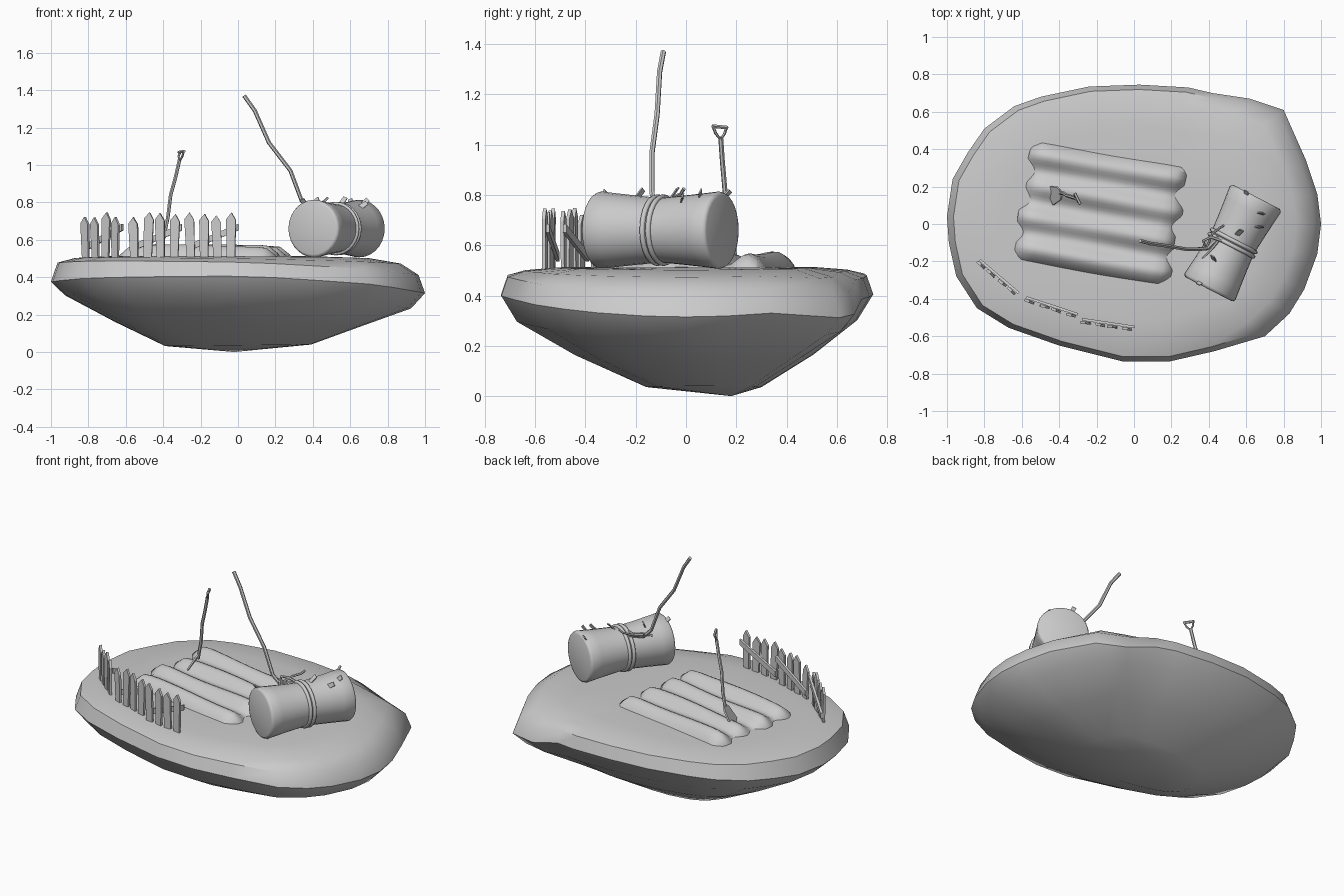
import bpy, bmesh, math, random
from mathutils import Vector, Matrix

if "Cube" in bpy.data.objects:
    bpy.data.objects.remove(bpy.data.objects["Cube"])

random.seed(4)


def finish(name, bm, angle=40):
    bmesh.ops.recalc_face_normals(bm, faces=bm.faces)
    me = bpy.data.meshes.new(name)
    bm.to_mesh(me)
    bm.free()
    ob = bpy.data.objects.new(name, me)
    bpy.context.collection.objects.link(ob)
    smooth(ob, angle)
    return ob


def smooth(ob, angle):
    bpy.ops.object.select_all(action='DESELECT')
    ob.select_set(True)
    bpy.context.view_layer.objects.active = ob
    bpy.ops.object.shade_smooth_by_angle(angle=math.radians(angle))


def bridge(bm, a, b):
    for i in range(len(a)):
        j = (i + 1) % len(a)
        bm.faces.new((a[i], a[j], b[j], b[i]))


def prism(bm, pts, depth, mat):
    """Extrude a flat outline (local x, z) by depth along local y."""
    f, k = [[bm.verts.new(mat @ Vector((x, y, z))) for x, z in pts] for y in (-depth / 2, depth / 2)]
    bm.faces.new(f)
    bm.faces.new(k)
    bridge(bm, f, k)


def tube(name, pts, r, res=1):
    cu = bpy.data.curves.new(name, 'CURVE')
    cu.dimensions = '3D'
    cu.bevel_depth, cu.bevel_resolution, cu.use_fill_caps = r, res, True
    sp = cu.splines.new('POLY')
    sp.points.add(len(pts) - 1)
    for p, c in zip(sp.points, pts):
        p.co = (*c, 1)
    ob = bpy.data.objects.new(name, cu)
    bpy.context.collection.objects.link(ob)
    bpy.ops.object.select_all(action='DESELECT')
    ob.select_set(True)
    bpy.context.view_layer.objects.active = ob
    bpy.ops.object.convert(target='MESH')
    smooth(bpy.context.object, 50)


# Island: one outline, scaled into rings from the top down to the keel
outline = [(-1, .04), (-.97, .24), (-.89, .38), (-.80, .51), (-.64, .63), (-.5, .68), (-.24, .735),
           (.03, .745), (.29, .73), (.42, .70), (.62, .67), (.80, .61), (.92, .34), (.98, .16),
           (1, 0), (.98, -.16), (.91, -.35), (.83, -.48), (.7, -.6), (.43, -.68), (.19, -.735),
           (-.06, -.735), (-.4, -.65), (-.67, -.555), (-.84, -.45), (-.95, -.28), (-.99, -.1)]
# x scale, y scale, y shift, z, tilt along x, lift along y, corner drop
rings = [(.4, .4, 0, .512, 0, 0, 0), (.7, .7, 0, .507, -.005, .005, 0),
         (.87, .87, 0, .488, -.015, .012, .015), (.965, .965, 0, .445, -.033, .035, .04),
         (1, 1, 0, .345, -.03, .06, .05), (.925, .915, 0, .268, -.035, .035, .02),
         (.66, .64, .03, .15, -.012, .015, 0), (.39, .31, .07, .036, .004, 0, 0)]
bm = bmesh.new()
loops = []
for sx, sy, dy, z, tilt, lift, drop in rings:
    loops.append([bm.verts.new((x * sx, y * sy + dy, z + tilt * x + lift * (y / .74) ** 2
                                - (drop if x > .6 and y > .5 else 0))) for x, y in outline])
for a, b in zip(loops, loops[1:]):
    bridge(bm, a, b)
for loop, tip in ((loops[0], (0, 0, .513)), (loops[-1], (-.02, .18, 0))):
    c = bm.verts.new(tip)
    for i in range(len(loop)):
        bm.faces.new((loop[i], loop[(i + 1) % len(loop)], c))
finish("island", bm, 45)

# Garden bed: rippled slab with four furrow ridges
bm = bmesh.new()
NX, NY, L, W = 16, 36, .85, .67
mat = Matrix.Translation((-.18, .055, 0)) @ Matrix.Rotation(math.radians(-10), 4, 'Z')
grid = []
for i in range(NX + 1):
    row = []
    for j in range(NY + 1):
        u, v = i / NX * 2 - 1, j / NY * 2 - 1
        edge = max(abs(u) ** 14, abs(v) ** 18)
        z = .55 - .02 * math.cos(4 * math.pi * (v + 1)) + .006 * math.sin(3 * u + v * 5) - .05 * edge
        k = 1 - .02 * (abs(u * v) ** 8)
        row.append(bm.verts.new(mat @ Vector((u * L / 2 * k + .008 * math.sin(v * 7), v * W / 2 * k, z))))
    grid.append(row)
for i in range(NX):
    for j in range(NY):
        bm.faces.new((grid[i][j], grid[i + 1][j], grid[i + 1][j + 1], grid[i][j + 1]))
for f in bmesh.ops.extrude_edge_only(bm, edges=[e for e in bm.edges if e.is_boundary])['geom']:
    if isinstance(f, bmesh.types.BMVert):
        f.co.z = .47
finish("garden_bed", bm, 60)

# Hay roll lying on its side, pinched at the waist
axis = Vector((.46, .888, 0)).normalized()
side = Vector((axis.y, -axis.x, 0))
up = Vector((0, 0, 1))
centre = Vector((.527, -.102, .66))


def on_roll(t, r, a):
    return centre + axis * t + (up * math.cos(a) + side * math.sin(a)) * r


bm = bmesh.new()
N = 28
half = [(.278, .138), (.274, .148), (.262, .154), (.2, .147), (.11, .138)]
prof = half + [(.02, .13), (-.02, .13)] + [(-t, r) for t, r in reversed(half)]
loops = [[bm.verts.new(on_roll(t, r, 2 * math.pi * i / N)) for i in range(N)] for t, r in prof]
for a, b in zip(loops, loops[1:]):
    bridge(bm, a, b)
bm.faces.new(loops[0])
bm.faces.new(loops[-1])
finish("hay_roll", bm, 50)

# Rope bands around the waist
for k, t in enumerate((-.013, .013)):
    bpy.ops.mesh.primitive_torus_add(major_radius=.132, minor_radius=.011, major_segments=28,
                                     minor_segments=8, location=centre + axis * t,
                                     rotation=up.rotation_difference(axis).to_euler())
    bpy.context.object.name = f"rope_band_{k + 1}"
    smooth(bpy.context.object, 60)

# Loose straw tabs: position along axis, angle, lean along axis, lean sideways
bm = bmesh.new()
for t, a, lean, tilt in ((.2, 20, .5, .5), (.05, 0, .9, .3), (.25, -22, .8, 0), (-.25, -22, -.8, 0),
                         (-.13, -18, .5, -.3), (.13, 32, .7, .5)):
    a = math.radians(a)
    n = (up * math.cos(a) + side * math.sin(a))
    d = (n + axis * lean + side * tilt).normalized()
    x = d.cross(axis).normalized()
    m = Matrix((x, d.cross(x), d)).transposed().to_4x4()
    m.translation = on_roll(t, .13, a)
    prism(bm, [(-.013, 0), (.013, 0), (.013, .05), (-.013, .05)], .006, m)
finish("straw_tabs", bm, 20)

# Rope rising from the roll, with the knot's loose ends
tube("rope", [(.45, -.07, .77), (.39, -.13, .76), (.34, -.135, .81), (.28, -.135, .97),
              (.165, -.115, 1.12), (.09, -.105, 1.29), (.033, -.09, 1.37)], .011)
tube("knot_end_1", [(.47, -.09, .785), (.41, -.07, .785), (.37, -.09, .79), (.385, -.13, .765)], .008)
tube("knot_end_2", [(.45, -.09, .775), (.41, -.14, .765), (.37, -.18, .75), (.365, -.2, .735)], .008)
tube("knot_end_3", [(.39, -.12, .765), (.42, -.05, .79), (.46, -.02, .805), (.48, -.008, .825)], .007)

# Picket fence: three sections with a diagonal rail behind each
for k, (p, q) in enumerate((((-.835, -.205), (-.635, -.375)), ((-.58, -.408), (-.315, -.495)),
                            ((-.28, -.525), (-.01, -.565)))):
    p, q = Vector((*p, .5)), Vector((*q, .5))
    length = (q - p).length
    base = Matrix.Translation(p) @ Matrix.Rotation(math.atan2(q.y - p.y, q.x - p.x), 4, 'Z')
    bm = bmesh.new()
    for i in range(4):
        h = random.uniform(.215, .25)
        m = base @ Matrix.Translation((.028 + i * (length - .056) / 3, 0, 0)) \
            @ Matrix.Rotation(random.uniform(-.05, .05), 4, 'Y') \
            @ Matrix.Rotation(random.uniform(-.15, .15), 4, 'Z')
        prism(bm, [(-.022, 0), (.022, 0), (.026, h - .04), (.003, h), (-.026, h - .035)], .014, m)
    prism(bm, [(.0, .035), (.0, .07), (length + .01, .185), (length + .01, .15)], .014,
          base @ Matrix.Translation((0, .016, 0)))
    finish(f"fence_section_{k + 1}", bm, 25)

# Shovel: bent handle, D grip and blade stuck in the soil
tube("shovel_handle", [(-.40, .168, .6), (-.375, .163, .72), (-.36, .153, .84), (-.335, .145, .93),
                       (-.312, .138, 1.03)], .010)
a, b, c = (-.312, .138, 1.02), (-.31, .160, 1.066), (-.29, .108, 1.072)
tube("shovel_grip_sides", [b, (-.318, .154, 1.045), a, (-.298, .118, 1.045), c], .006)
tube("shovel_grip_bar", [(-.317, .165, 1.068), (-.287, .105, 1.074)], .008)
bm = bmesh.new()
m = Matrix.Translation((-.395, .165, .63)) @ Matrix.Rotation(math.radians(-75), 4, 'Z') \
    @ Matrix.Rotation(math.radians(-30), 4, 'X')
prism(bm, [(-.018, .01), (-.036, -.012), (-.052, -.1), (0, -.115), (.052, -.1), (.036, -.012), (.018, .01)],
      .01, m)
finish("shovel_blade", bm, 30)
